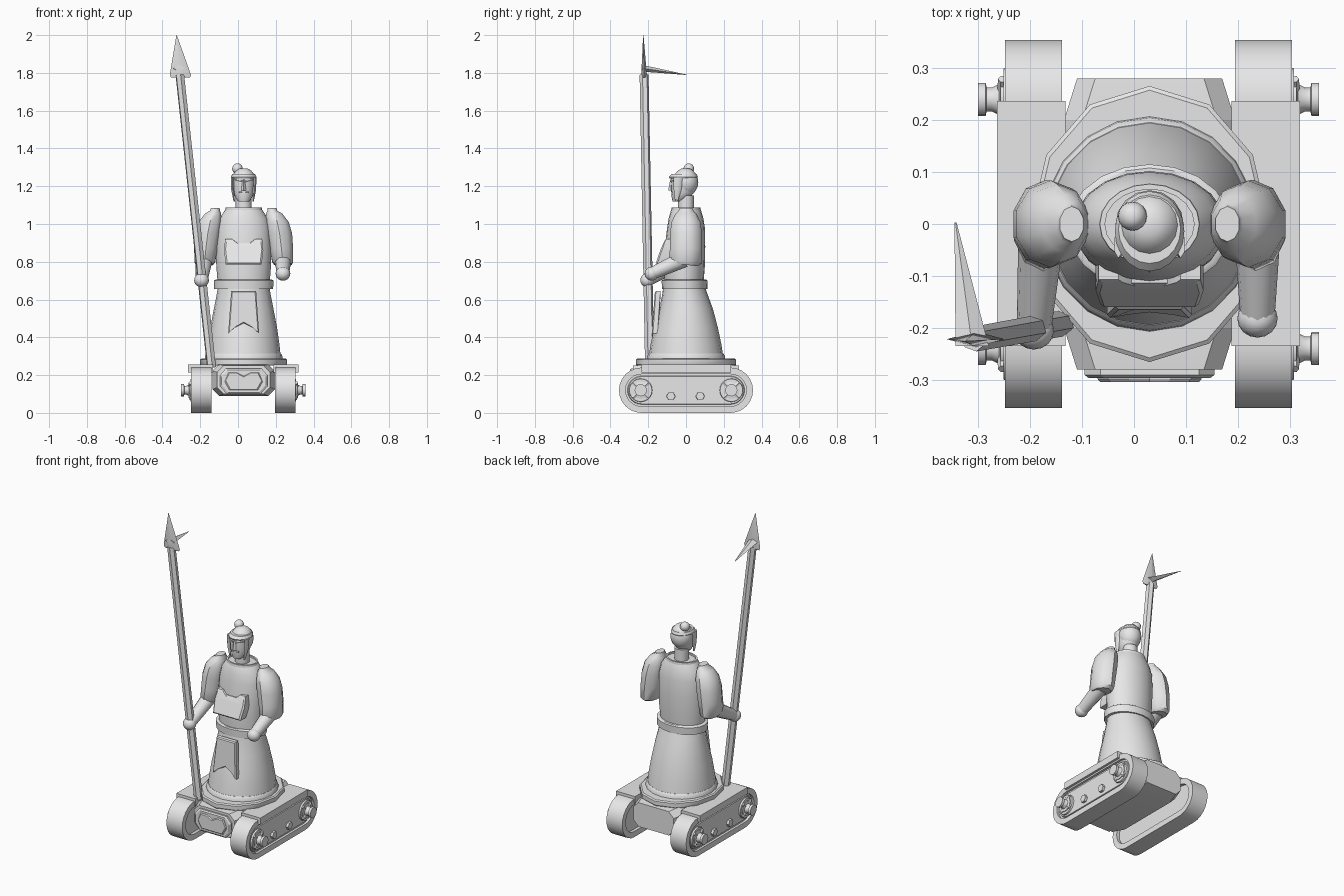
import bpy, bmesh, math
from mathutils import Vector

cube = bpy.data.objects.get("Cube")
if cube:
    bpy.data.objects.remove(cube, do_unlink=True)

CX = 0.03  # centre line of the figure
GREY = (0.8, 0.8, 0.8, 1)
mat = bpy.data.materials.new("light_grey")
mat.use_nodes = True
mat.diffuse_color = GREY
mat.node_tree.nodes["Principled BSDF"].inputs["Base Color"].default_value = GREY


def skin(name, loops, cyclic=False, angle=35):
    """Bridge equal-length loops; cap the ends, or close into a tube ring."""
    bm = bmesh.new()
    rows = [[bm.verts.new(p) for p in loop] for loop in loops]
    n = len(rows[0])
    pairs = list(zip(rows, rows[1:] + (rows[:1] if cyclic else [])))
    for a, b in pairs:
        for i in range(n):
            j = (i + 1) % n
            bm.faces.new((a[i], a[j], b[j], b[i]))
    if not cyclic:
        bm.faces.new(rows[0])
        bm.faces.new(rows[-1])
    bmesh.ops.recalc_face_normals(bm, faces=bm.faces)
    mesh = bpy.data.meshes.new(name)
    bm.to_mesh(mesh)
    bm.free()
    mesh.materials.append(mat)
    ob = bpy.data.objects.new(name, mesh)
    bpy.context.collection.objects.link(ob)
    bpy.ops.object.select_all(action='DESELECT')
    ob.select_set(True)
    bpy.context.view_layer.objects.active = ob
    bpy.ops.object.shade_smooth_by_angle(angle=math.radians(angle))
    return ob


def oval(z, rx, ry, cx=CX, cy=0, n=16, tilt=0):
    pts = []
    for i in range(n):
        a = math.pi / 2 + math.tau * i / n
        y = ry * math.sin(a)
        pts.append((cx + rx * math.cos(a), cy + y, z + tilt * y))
    return pts


def turned(name, rings, n=16, **kw):
    return skin(name, [oval(*r, n=n) for r in rings], **kw)


def rod(name, stations, n=12):
    """Round bar through (point, radius) stations, square to its whole length."""
    pts = [(Vector(p), r) for p, r in stations]
    q = (pts[-1][0] - pts[0][0]).to_track_quat('Z', 'Y')
    ring = [Vector((math.cos(math.tau * i / n), math.sin(math.tau * i / n), 0)) for i in range(n)]
    return skin(name, [[p + q @ (v * r) for v in ring] for p, r in pts])


def plate(name, outline, y_at, depth, inset=0.008):
    """Front plate from an x/z outline, with a bevelled front rim."""
    mx = sum(p[0] for p in outline) / len(outline)
    mz = sum(p[1] for p in outline) / len(outline)
    loops = []
    for d, k in ((depth, 0), (0.006, 0), (0, inset)):
        loops.append([(x - math.copysign(min(k, abs(x - mx)), x - mx),
                       y_at(z) + d, z - math.copysign(k, z - mz)) for x, z in outline])
    return skin(name, loops, angle=20)


def mirrored(outline):
    """Complete a half outline about the centre line."""
    right = [(CX + x, z) for x, z in outline]
    left = [(CX - x, z) for x, z in reversed(outline) if x > 0]
    return right + left


def box(name, x0, x1, y0, y1, z0, z1):
    return skin(name, [[(x0, y0, z), (x1, y0, z), (x1, y1, z), (x0, y1, z)] for z in (z0, z1)])


def ball(name, c, r, ry=None, rz=None):
    ry, rz = ry or r, rz or r
    rings = []
    for i in range(1, 10):
        a = math.pi * i / 10
        rings.append((c[2] - rz * math.cos(a), r * math.sin(a), ry * math.sin(a), c[0], c[1]))
    return turned(name, rings, n=16, angle=60)


def stadium(x, r, half=0.235, z=0.12, n=12):
    pts = []
    for side in (1, -1):
        for i in range(n + 1):
            a = -math.pi / 2 + math.pi * i / n
            pts.append((x, side * (half + r * math.cos(a)), z + side * r * math.sin(a)))
    return pts


# Tracks, wheels, bolts and fenders
for side, label in ((1, "left"), (-1, "right")):
    def X(d):
        return CX - 0.002 + side * d
    skin(label + "_track_belt", [stadium(X(0.167), 0.12), stadium(X(0.277), 0.12),
                                 stadium(X(0.277), 0.085), stadium(X(0.167), 0.085)], cyclic=True)
    skin(label + "_track_web", [stadium(X(0.187), 0.09), stadium(X(0.262), 0.09)])
    skin(label + "_track_panel", [stadium(X(0.26), 0.076), stadium(X(0.27), 0.072)])
    for y in (-0.24, 0.24):
        def P(d):
            return (X(d), y, 0.12)
        rod(label + "_wheel", [(P(0.26), 0.064), (P(0.28), 0.06)], 20)
        rod(label + "_axle", [(P(0.27), 0.045), (P(0.285), 0.045), (P(0.288), 0.03), (P(0.302), 0.023),
                              (P(0.312), 0.023), (P(0.314), 0.032), (P(0.329), 0.032)], 16)
        for k in range(4):
            a = math.pi / 4 + k * math.pi / 2
            rod(label + "_wheel_spoke", [((X(0.28), y + 0.02 * math.cos(a), 0.12 + 0.02 * math.sin(a)), 0.012),
                                         ((X(0.28), y + 0.056 * math.cos(a), 0.12 + 0.056 * math.sin(a)), 0.01)], 6)
    for y in (-0.08, 0.075):
        rod(label + "_track_bolt", [((X(0.26), y, 0.088), 0.025), ((X(0.285), y, 0.088), 0.023)], 6)
    a, b = sorted((X(0.16), X(0.292)))
    box(label + "_fender", a, b, -0.235, 0.237, 0.215, 0.257)

# Hull with chamfered cross-section
def section(y, w, z0, z1):
    c = 0.035
    half = [(w - c, z0), (w, z0 + c), (w, z1 - c), (w - c, z1)]
    return [(x, y, z) for x, z in mirrored(half)]


skin("hull", [section(-0.28, 0.14, 0.1, 0.25), section(-0.2, 0.165, 0.09, 0.257),
              section(0.2, 0.165, 0.09, 0.257), section(0.28, 0.14, 0.1, 0.25)], angle=15)
plate("hull_front_bezel", mirrored([(0.09, 0.1), (0.125, 0.14), (0.125, 0.2), (0.095, 0.235)]),
      lambda z: -0.297, 0.03)
plate("hull_front_panel", mirrored([(0.075, 0.12), (0.1, 0.165), (0.08, 0.215), (0.04, 0.215), (0, 0.195)]),
      lambda z: -0.305, 0.02, 0.005)

# Base ring and flared skirt
turned("base_ring", [(0.25, 0.225, 0.26), (0.257, 0.23, 0.266), (0.282, 0.23, 0.266), (0.288, 0.222, 0.258)], n=12)
turned("skirt_hem", [(0.28, 0.206, 0.208), (0.305, 0.204, 0.205), (0.315, 0.196, 0.196)], n=20)
turned("skirt", [(0.28, 0.198, 0.2), (0.36, 0.19, 0.188), (0.45, 0.177, 0.169), (0.55, 0.158, 0.143),
                 (0.62, 0.144, 0.122, CX, -0.005), (0.67, 0.136, 0.11, CX, -0.01)], n=20)
turned("belt", [(0.655, 0.156, 0.12, CX, -0.007), (0.7, 0.158, 0.122, CX, -0.007), (0.705, 0.15, 0.115, CX, -0.007)], n=20)
plate("apron_panel", mirrored([(0.082, 0.42), (0.066, 0.645), (0, 0.645), (0, 0.47)][:2] + [(0.035, 0.645)])
      + [(CX - 0.05, 0.45), (CX, 0.475), (CX + 0.05, 0.45)],
      lambda z: -0.165 - 0.02 * max(0, 0.5 - z) / 0.1, 0.03, 0.006)

# Torso, collar and chest plate
turned("torso", [(0.69, 0.138, 0.103, CX, -0.01), (0.78, 0.145, 0.108, CX, -0.008), (0.88, 0.147, 0.107, CX, -0.005),
                 (0.98, 0.142, 0.1), (1.03, 0.128, 0.092), (1.07, 0.102, 0.08), (1.078, 0.096, 0.076)], n=20)
skin("collar", [oval(z, rx, ry, n=20) for z, rx, ry in
                ((1.06, 0.1, 0.08), (1.088, 0.096, 0.077), (1.088, 0.086, 0.067), (1.06, 0.086, 0.067))], cyclic=True)
plate("chest_plate", mirrored([(0.095, 0.785), (0.104, 0.86), (0.098, 0.92), (0.06, 0.92), (0.035, 0.9)]),
      lambda z: -0.16 + 0.35 * (z - 0.785), 0.06)

# Neck, head and face
turned("neck", [(1.06, 0.042, 0.042), (1.15, 0.042, 0.042)])
turned("face", [(1.118, 0.026, 0.02, CX, -0.05), (1.135, 0.042, 0.045, CX, -0.03), (1.165, 0.055, 0.06, CX, -0.018),
                (1.21, 0.06, 0.066, CX, -0.013), (1.255, 0.06, 0.066, CX, -0.013)])
ball("hair_cap", (CX, -0.002, 1.222), 0.066, 0.067, 0.076)
turned("brow_band", [(1.242, 0.064, 0.073, CX, -0.014), (1.25, 0.067, 0.077, CX, -0.014),
                     (1.265, 0.06, 0.066, CX, -0.01)], n=20)
ball("hair_bun", (-0.003, 0.015, 1.293), 0.028)
skin("nose", [oval(1.178, 0.013, 0.014, CX, -0.08, 4), oval(1.235, 0.006, 0.008, CX, -0.076, 4)])
for s in (-1, 1):
    skin("sideburn", [oval(1.12, 0.004, 0.008, CX + s * 0.05, -0.05, 6), oval(1.18, 0.009, 0.02, CX + s * 0.058, -0.045, 6),
                      oval(1.25, 0.009, 0.026, CX + s * 0.06, -0.04, 6)])
    rod("eyebrow", [((CX + s * 0.01, -0.077, 1.226), 0.006), ((CX + s * 0.045, -0.06, 1.234), 0.005)], 6)
rod("moustache", [((CX - 0.025, -0.073, 1.168), 0.005), ((CX + 0.025, -0.073, 1.168), 0.005)], 6)

# Sleeves, forearms and hands
for s, label in ((1, "left"), (-1, "right")):
    def ring(z, off, rx, ry, cy=0, tilt=0):
        return oval(z, rx, ry, CX + s * off, cy, 10, tilt)
    skin(label + "_sleeve", [ring(0.785, 0.208, 0.048, 0.07, -0.01, -0.12), ring(0.8, 0.206, 0.058, 0.086, -0.005, -0.12),
                             ring(0.87, 0.2, 0.065, 0.085), ring(0.95, 0.19, 0.07, 0.084), ring(1.01, 0.178, 0.064, 0.077),
                             ring(1.055, 0.162, 0.045, 0.056), ring(1.07, 0.152, 0.028, 0.04),
                             ring(1.085, 0.15, 0.024, 0.034)], angle=40)
    elbow = (CX + s * 0.208, -0.01, 0.815)
    hand = (0.238, -0.182, 0.737) if s > 0 else (-0.193, -0.205, 0.702)
    rod(label + "_forearm", [(elbow, 0.045), (hand, 0.033)])
    ball(label + "_hand", hand, 0.039, 0.037, 0.037)

# Spear: shaft, leaf blade and side spike
rod("spear_shaft", [((-0.14, -0.192, 0.24), 0.025), ((-0.308, -0.222, 1.79), 0.024)], 6)
skin("spear_blade", [oval(1.775, 0.05, 0.01, -0.304, -0.222, 4), oval(1.79, 0.056, 0.015, -0.305, -0.222, 4),
                     oval(2.0, 0.001, 0.001, -0.325, -0.226, 4)])


def spike_loop(y, x, w, z, h):
    return [(x - w, y, z), (x, y, z - h), (x + w, y, z), (x, y, z + h)]


skin("spear_spike", [spike_loop(-0.235, -0.312, 0.032, 1.825, 0.018), spike_loop(0.003, -0.344, 0.002, 1.79, 0.001)])
